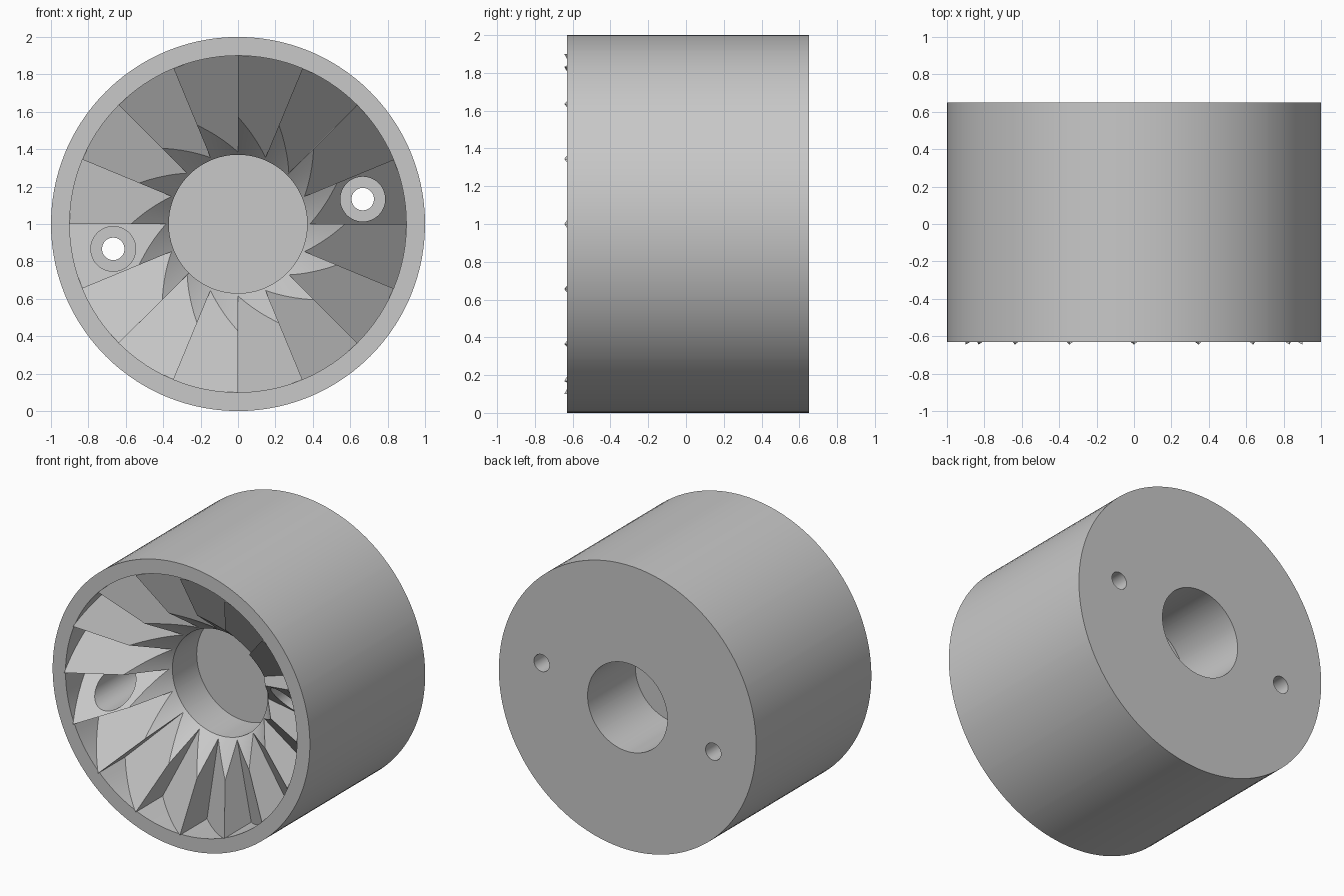
import bpy
import bmesh
from math import sin, cos, pi, radians

cube = bpy.data.objects.get("Cube")
if cube:
    bpy.data.objects.remove(cube)

# One plain grey for the whole part
grey = bpy.data.materials.new("light_grey")
grey.use_nodes = True
grey.diffuse_color = (0.58, 0.58, 0.58, 1)
grey.node_tree.nodes["Principled BSDF"].inputs["Base Color"].default_value = grey.diffuse_color

TEETH = 16
PITCH = 2 * pi / TEETH
FRONT, BACK, RIM_R = -0.63, 0.65, 0.9
BORE_R, BORE_Y, CONE = 0.37, -0.20, 1.26
A, B, C = -0.124, -0.245, -0.92     # flat tooth face: y = A + r * (B cos t + C sin t)


def column(t):
    """Section (radius, y) from the bore floor, over a tooth, round to the back pocket."""
    q = B * cos(t) + C * sin(t)
    r_in = (BORE_Y + CONE * BORE_R - A) / (CONE + q)
    return [(0, 0.07), (BORE_R, 0.07), (BORE_R, BORE_Y), (r_in, A + r_in * q),
            (RIM_R, A + RIM_R * q), (RIM_R, FRONT), (1, FRONT),
            (1, BACK), (0.31, BACK), (0.31, 0.12), (0, 0.12)]


# Angle at which a tooth rises past the rim, found by bisection
lo, hi = 0, PITCH
for _ in range(40):
    mid = (lo + hi) / 2
    if column(mid)[4][1] > FRONT:
        lo = mid
    else:
        hi = mid
steps = [lo * i / 7 for i in range(8)] + [PITCH]

# Toothed body: sweep the section through every tooth
bm = bmesh.new()
rows = []
for k in range(TEETH):
    rows.append([[bm.verts.new((r * cos(k * PITCH + t), y, 1 + r * sin(k * PITCH + t)))
                  for r, y in column(t)] for t in steps])
for k, cols in enumerate(rows):
    for a, b in zip(cols, cols[1:]):
        for i in range(len(a) - 1):
            bm.faces.new((a[i], a[i + 1], b[i + 1], b[i]))
    # Steep step from this crest down to the next tooth
    high, low = cols[-1], rows[(k + 1) % TEETH][0]
    bm.faces.new((low[2], low[3], low[4], low[5], high[4], high[3]))
bmesh.ops.remove_doubles(bm, verts=bm.verts, dist=0.0003)
bmesh.ops.recalc_face_normals(bm, faces=bm.faces)
mesh = bpy.data.meshes.new("toothed_ring")
bm.to_mesh(mesh)
bm.free()
body = bpy.data.objects.new("toothed_ring", mesh)
bpy.context.collection.objects.link(body)
mesh.materials.append(grey)


def drill(x, z, radius, y0, y1):
    """Cut a round hole along y."""
    bpy.ops.mesh.primitive_cylinder_add(vertices=48, radius=radius, depth=y1 - y0,
                                        location=(x, (y0 + y1) / 2, z),
                                        rotation=(pi / 2, 0, 0))
    cutter = bpy.context.object
    cutter.name = "hole_cutter"
    cutter.hide_render = True
    cutter.data.materials.append(grey)
    mod = body.modifiers.new("hole", "BOOLEAN")
    mod.operation = "DIFFERENCE"
    mod.solver = "EXACT"
    mod.object = cutter
    bpy.context.view_layer.objects.active = body
    bpy.ops.object.modifier_apply(modifier=mod.name)
    bpy.data.objects.remove(cutter)


# Two counterbored screw holes
for s in (1, -1):
    x, z = s * 0.667, 1 + s * 0.133
    drill(x, z, 0.12, -1, 0.1)
    drill(x, z, 0.06, -1, 1)

bpy.ops.object.select_all(action="DESELECT")
body.select_set(True)
bpy.context.view_layer.objects.active = body
bpy.ops.object.shade_smooth_by_angle(angle=radians(20))
